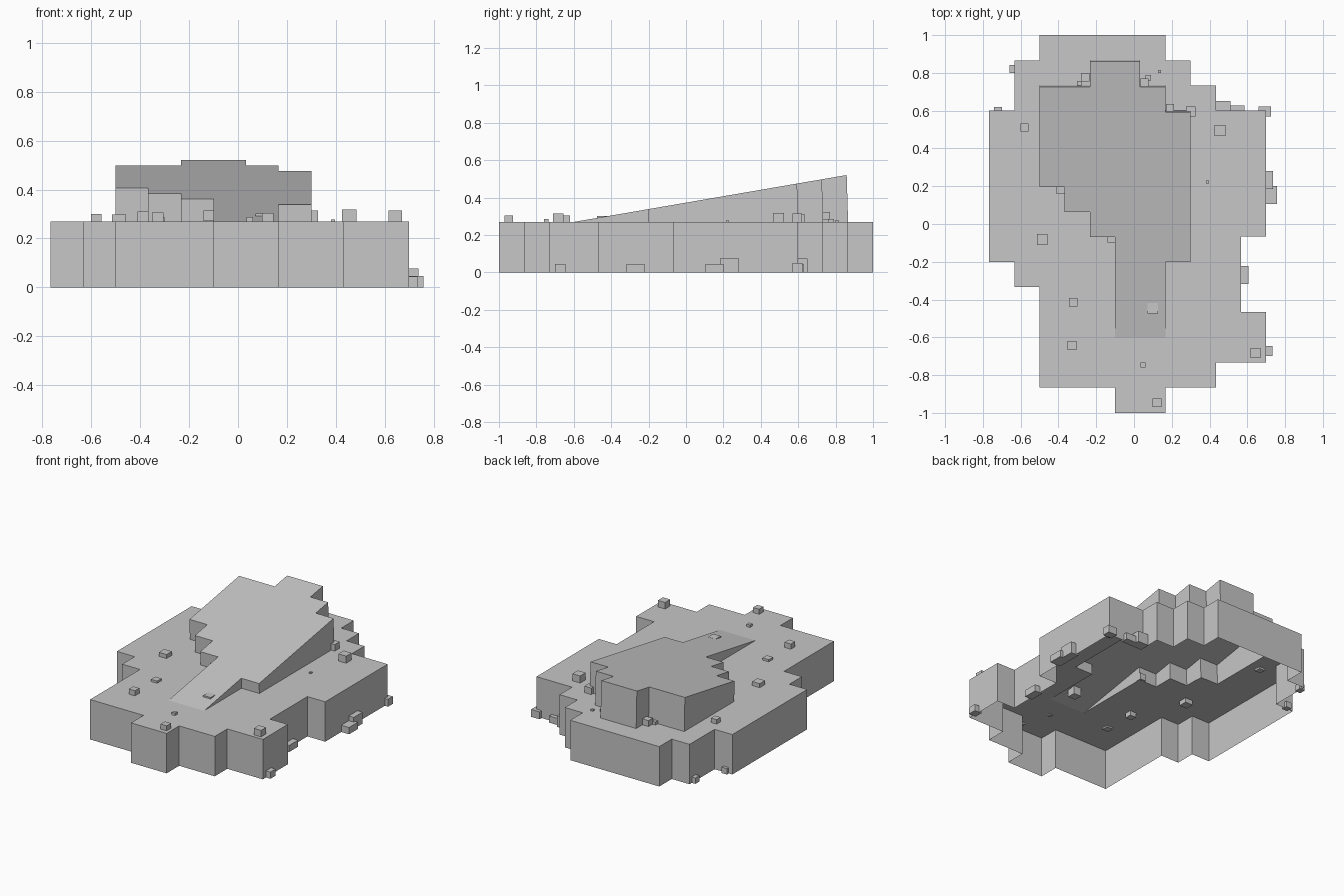
import bpy
import bmesh
from mathutils import Matrix, Vector

default_cube = bpy.data.objects.get("Cube")
if default_cube:
    bpy.data.objects.remove(default_cube, do_unlink=True)

CELL = 2 / 15          # footprint grid step
LEFT = -0.767          # x of the first grid column
GROUND = 0.27          # height of the flat plateau
RAMP_START = -0.6
RAMP_SLOPE = 0.171

stone = bpy.data.materials.new("stone grey")
stone.use_nodes = True
grey = (0.57, 0.57, 0.57, 1.0)
stone.diffuse_color = grey
stone.node_tree.nodes["Principled BSDF"].inputs["Base Color"].default_value = grey


def add_object(name, bm):
    mesh = bpy.data.meshes.new(name)
    bm.to_mesh(mesh)
    bm.free()
    mesh.materials.append(stone)
    obj = bpy.data.objects.new(name, mesh)
    bpy.context.collection.objects.link(obj)
    return obj


def cells_from_rows(first_row, rows):
    """Turn (start column, end column, repeat) runs into a set of grid cells."""
    cells, row = set(), first_row
    for start, end, repeat in rows:
        for _ in range(repeat):
            cells |= {(col, row) for col in range(start, end)}
            row += 1
    return cells


def corner(col, row, height):
    x, y = LEFT + col * CELL, -1 + row * CELL
    return Vector((x, y, height(y)))


def block_shell(name, cells, covered, low, high):
    """Open shell: top faces on the covered cells, walls round the whole footprint."""
    bm = bmesh.new()

    def face(points):
        bm.faces.new([bm.verts.new(p) for p in points])

    for col, row in sorted(cells):
        ring = [(col, row), (col + 1, row), (col + 1, row + 1), (col, row + 1)]
        if (col, row) in covered:
            face([corner(c, r, high) for c, r in ring])
        beside = [(col, row - 1), (col + 1, row), (col, row + 1), (col - 1, row)]
        for i, neighbour in enumerate(beside):
            if neighbour not in cells:
                a, b = ring[i], ring[(i + 1) % 4]
                face([corner(*a, low), corner(*b, low),
                      corner(*b, high), corner(*a, high)])
    bmesh.ops.remove_doubles(bm, verts=bm.verts, dist=0.0005)
    bmesh.ops.dissolve_degenerate(bm, edges=bm.edges, dist=0.0005)
    bmesh.ops.dissolve_limit(bm, angle_limit=0.01, verts=bm.verts, edges=bm.edges)
    return add_object(name, bm)


def ground_height(y):
    return GROUND


def floor_height(y):
    return 0.0


def ramp_height(y):
    return GROUND + max(0.0, y - RAMP_START) * RAMP_SLOPE


# Stepped plateau and the ramp rising from it; both are hollow below
plateau_cells = cells_from_rows(0, [
    (5, 7, 1), (2, 9, 1), (2, 11, 2), (2, 10, 1), (1, 10, 1), (0, 10, 1),
    (0, 11, 5), (1, 9, 1), (1, 8, 1), (2, 7, 1)])
ramp_cells = cells_from_rows(3, [
    (5, 7, 3), (5, 8, 1), (4, 8, 1), (3, 8, 1), (2, 8, 3), (2, 7, 1), (4, 6, 1)])
block_shell("plateau", plateau_cells, plateau_cells - ramp_cells,
            floor_height, ground_height)
ramp = block_shell("ramp", ramp_cells, ramp_cells, ground_height, ramp_height)

# The back wall of the ramp leans in slightly
for vert in ramp.data.vertices:
    lift = vert.co.z - GROUND
    vert.co.y -= 0.03 * lift


def box(name, x_range, y_range, z_range):
    spans = [x_range, y_range, z_range]
    centre = Vector([(a + b) / 2 for a, b in spans])
    size = Vector([b - a for a, b in spans])
    bm = bmesh.new()
    bmesh.ops.create_cube(bm, size=1, matrix=Matrix.Translation(centre)
                          @ Matrix.Diagonal(size).to_4x4())
    return add_object(name, bm)


# Cube stones sunk into the plateau and ramp: x, y, size, top
surface_stones = [
    (-.58, .51, .043, .3), (-.29, .745, .025, .29), (-.257, .777, .045, .31),
    (.056, .75, .042, .324), (.075, .775, .03, .287), (.135, .807, .016, .28),
    (.19, .615, .043, .31), (.3, .595, .052, .314), (.455, .494, .058, .318),
    (.388, .223, .016, .278), (.643, -.683, .054, .314), (.122, -.947, .046, .304),
    (.048, -.747, .025, .287), (.1, -.447, .056, .302), (-.322, -.415, .046, .285),
    (-.328, -.643, .046, .305), (-.486, -.082, .057, .297),
    (-.119, -.077, .044, .315), (-.388, .182, .044, .31)]
for i, (x, y, size, top) in enumerate(surface_stones, 1):
    half = size / 2
    box(f"surface_stone_{i}", (x - half, x + half), (y - half, y + half),
        (top - size, top))

# Stones lying at the foot of the walls: x range, y range, height
foot_stones = [
    (-.66, -.62, .8, .842, .04), (-.74, -.7, .58, .62, .04),
    (.43, .51, .58, .65, .075), (.51, .585, .58, .628, .045),
    (.66, .724, .57, .622, .05), (.68, .737, .185, .28, .078),
    (.68, .758, .105, .2, .046), (.55, .605, -.318, -.222, .045),
    (.68, .733, -.7, -.645, .045)]
for i, (x0, x1, y0, y1, height) in enumerate(foot_stones, 1):
    box(f"foot_stone_{i}", (x0, x1), (y0, y1), (0.0, height))
